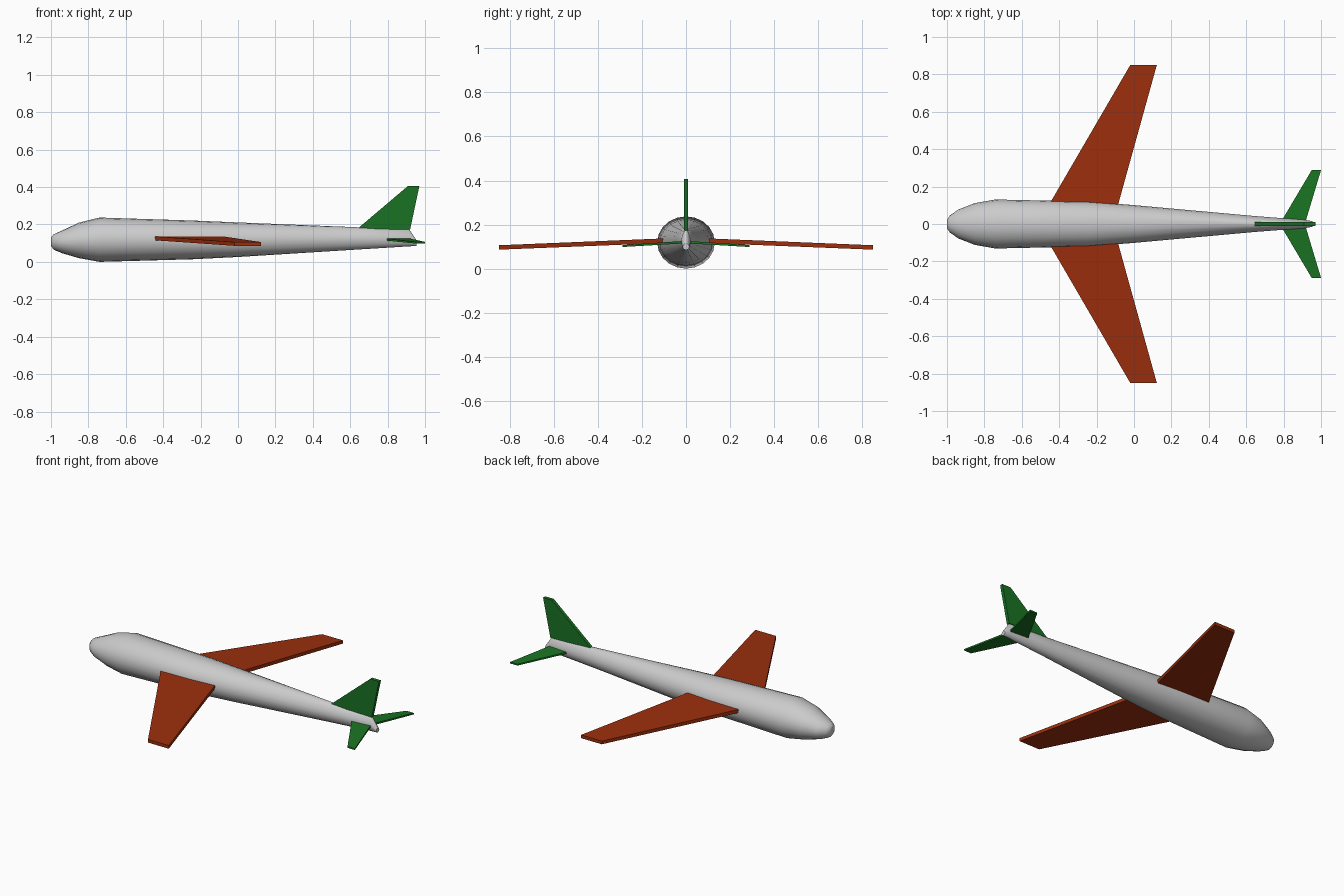
import bpy, bmesh, math

if "Cube" in bpy.data.objects:
    bpy.data.objects.remove(bpy.data.objects["Cube"])

def material(name, color):
    m = bpy.data.materials.new(name)
    m.diffuse_color = color
    m.use_nodes = True
    m.node_tree.nodes["Principled BSDF"].inputs["Base Color"].default_value = m.diffuse_color
    return m

rust = material("rust", (0.33, 0.028, 0.004, 1))
green = material("green", (0.01, 0.17, 0.017, 1))

def add_object(name, bm, mat=None):
    bmesh.ops.recalc_face_normals(bm, faces=bm.faces[:])
    me = bpy.data.meshes.new(name)
    bm.to_mesh(me)
    bm.free()
    ob = bpy.data.objects.new(name, me)
    bpy.context.collection.objects.link(ob)
    if mat:
        me.materials.append(mat)
    return ob

def skin(bm, loops):
    """Join a row of vertex loops into a closed solid."""
    rings = [[bm.verts.new(p) for p in loop] for loop in loops]
    n = len(rings[0])
    for a, b in zip(rings, rings[1:]):
        for i in range(n):
            j = (i + 1) % n
            bm.faces.new((a[i], a[j], b[j], b[i]))
    bm.faces.new(rings[0])
    bm.faces.new(rings[-1])

# Fuselage: x, half width, bottom z, top z, pinch of the upper half
stations = [
    (-1.0, 0.022, 0.085, 0.13, 0), (-0.985, 0.045, 0.065, 0.148, 0),
    (-0.94, 0.077, 0.046, 0.168, 0), (-0.85, 0.112, 0.02, 0.21, 0),
    (-0.74, 0.131, 0.0, 0.237, 0), (-0.24, 0.12, 0.014, 0.221, 0),
    (0.0, 0.101, 0.026, 0.211, 0), (0.64, 0.043, 0.066, 0.185, 0.2),
    (0.915, 0.022, 0.083, 0.175, 0.4), (0.955, 0.015, 0.085, 0.115, 0.3),
]
SIDES = 20
loops = []
for x, w, lo, hi, pinch in stations:
    loop = []
    for i in range(SIDES):
        a = math.tau * i / SIDES
        s = math.sin(a)
        y = w * math.cos(a) * (1 - pinch * max(s, 0))
        loop.append((x, y, (lo + hi) / 2 + (hi - lo) / 2 * s))
    loops.append(loop)
bm = bmesh.new()
skin(bm, loops)
fuselage = add_object("fuselage", bm)
bpy.context.view_layer.objects.active = fuselage
fuselage.select_set(True)
bpy.ops.object.shade_smooth_by_angle(angle=math.radians(40))

def wing_pair(name, root, tip, mat):
    """root and tip: leading x, trailing x, y, bottom z, top z; mirrored over y."""
    bm = bmesh.new()
    skin(bm, [[(le, y, lo), (te, y, lo), (te, y, hi), (le, y, hi)]
              for le, te, y, lo, hi in (root, tip)])
    ob = add_object(name, bm, mat)
    mod = ob.modifiers.new("mirror", 'MIRROR')
    mod.use_axis = (False, True, False)

# Swept wings and tailplanes, drooping slightly to the tips
wing_pair("wings", (-0.456, -0.086, 0.1, 0.116, 0.137), (-0.02, 0.122, 0.85, 0.086, 0.106), rust)
wing_pair("tailplanes", (0.788, 0.918, 0.015, 0.114, 0.125), (0.95, 1.0, 0.288, 0.098, 0.107), green)

# Upright tail fin
outline = [(0.64, 0.178), (0.92, 0.172), (0.97, 0.407), (0.91, 0.407)]
bm = bmesh.new()
skin(bm, [[(x, y, z) for x, z in outline] for y in (-0.01, 0.01)])
add_object("tail_fin", bm, green)
